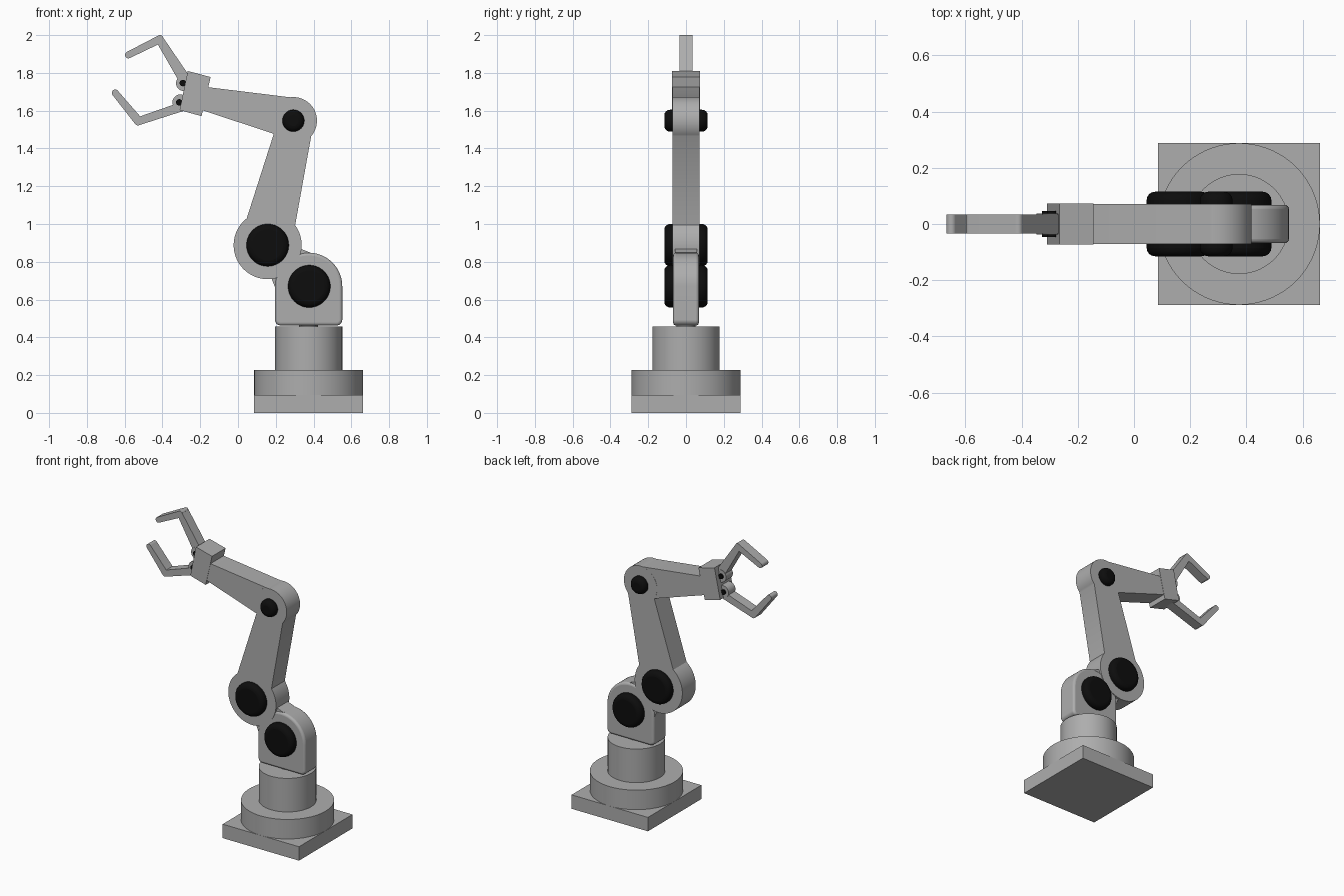
import bpy, bmesh, math

if "Cube" in bpy.data.objects:
    bpy.data.objects.remove(bpy.data.objects["Cube"])


def material(name, value):
    m = bpy.data.materials.new(name)
    m.diffuse_color = (value, value, value, 1)
    m.use_nodes = True
    m.node_tree.nodes["Principled BSDF"].inputs["Base Color"].default_value = m.diffuse_color
    return m


GREY = material("light grey metal", 0.42)
BLACK = material("black rubber", 0.004)


def arc(cx, cz, r, a0, a1):
    n = max(4, int(abs(a1 - a0) / 5))
    angles = [math.radians(a0 + (a1 - a0) * i / n) for i in range(n + 1)]
    return [(cx + r * math.cos(a), cz + r * math.sin(a)) for a in angles]


def finish(name, bm, mat, bevel):
    bmesh.ops.recalc_face_normals(bm, faces=bm.faces)
    mesh = bpy.data.meshes.new(name)
    bm.to_mesh(mesh)
    bm.free()
    mesh.materials.append(mat)
    mesh.shade_smooth()
    mesh.set_sharp_from_angle(angle=math.radians(30))
    obj = bpy.data.objects.new(name, mesh)
    bpy.context.collection.objects.link(obj)
    if bevel:
        mod = obj.modifiers.new("rounded edges", "BEVEL")
        mod.width, mod.segments = bevel, 4
        mod.limit_method, mod.angle_limit = "ANGLE", math.radians(40)
    return obj


def prism(name, outline, half, mat=GREY, bevel=0):
    """Side profile in x/z, extruded from y = -half to y = half."""
    bm = bmesh.new()
    face = bm.faces.new([bm.verts.new((x, -half, z)) for x, z in outline])
    out = bmesh.ops.extrude_face_region(bm, geom=[face])["geom"]
    moved = [v for v in out if isinstance(v, bmesh.types.BMVert)]
    bmesh.ops.translate(bm, verts=moved, vec=(0, 2 * half, 0))
    return finish(name, bm, mat, bevel)


def hub(name, cx, cz, r, half, mat=GREY, bevel=0):
    return prism(name, arc(cx, cz, r, 0, 355), half, mat, bevel)


def upright(name, cx, r, z0, z1):
    bm = bmesh.new()
    bmesh.ops.create_cone(bm, cap_ends=True, segments=72, radius1=r, radius2=r, depth=z1 - z0)
    bmesh.ops.translate(bm, verts=bm.verts, vec=(cx, 0, (z0 + z1) / 2))
    return finish(name, bm, GREY, 0)


# Base: square plate, turntable and pedestal
BX = 0.374
prism("base_plate", [(BX - 0.288, 0), (BX + 0.288, 0), (BX + 0.288, 0.095), (BX - 0.288, 0.095)], 0.288)
upright("turntable", BX, 0.288, 0.095, 0.228)
upright("pedestal", BX, 0.178, 0.228, 0.457)
upright("swivel_pin", BX, 0.05, 0.45, 0.48)

# Shoulder housing with rounded bottom corners
prism("shoulder",
      arc(BX, 0.67, 0.178, 0, 180) + arc(BX - 0.148, 0.493, 0.03, 180, 270)
      + arc(BX + 0.148, 0.493, 0.03, 270, 360), 0.068, bevel=0.015)
prism("neck_fillet", [(0.333, 0.868), (0.385, 0.848), (0.198, 0.66), (0.178, 0.71)], 0.058)

# Upper arm and forearm
prism("upper_arm", arc(0.157, 0.888, 0.18, 128, 396) + arc(0.293, 1.547, 0.125, -41, 214), 0.072)
prism("forearm", arc(0.293, 1.547, 0.1245, 214, 457) + [(-0.19, 1.728), (-0.2, 1.606)], 0.071)

# Black joint caps, visible on both sides
for name, x, z, r in (("shoulder_cap", BX + 0.003, 0.67, 0.112),
                      ("lower_elbow_cap", 0.157, 0.888, 0.112),
                      ("upper_elbow_cap", 0.293, 1.547, 0.058)):
    hub(name, x, z, r, 0.115, BLACK, bevel=0.03)

# Wrist block
prism("wrist_block", [(-0.266, 1.81), (-0.145, 1.778), (-0.193, 1.571), (-0.309, 1.603)], 0.073)

# Gripper fingers with round knuckles and black pins
prism("upper_finger",
      [(-0.262, 1.79), (-0.398, 1.99)] + arc(-0.413, 1.982, 0.018, 30, 117)
      + arc(-0.58, 1.895, 0.018, 117, 297) + [(-0.424, 1.95), (-0.318, 1.765), (-0.28, 1.72)], 0.034)
prism("lower_finger",
      [(-0.28, 1.66), (-0.34, 1.632), (-0.518, 1.57)] + arc(-0.65, 1.694, 0.018, 36, 216)
      + arc(-0.53, 1.54, 0.018, 216, 288) + [(-0.315, 1.59), (-0.28, 1.60)], 0.034)
for side, x, z in (("upper", -0.286, 1.746), ("lower", -0.305, 1.644)):
    hub(side + "_knuckle", x, z, 0.042, 0.037)
    hub(side + "_pin", x - 0.006, z, 0.017, 0.046, BLACK)
